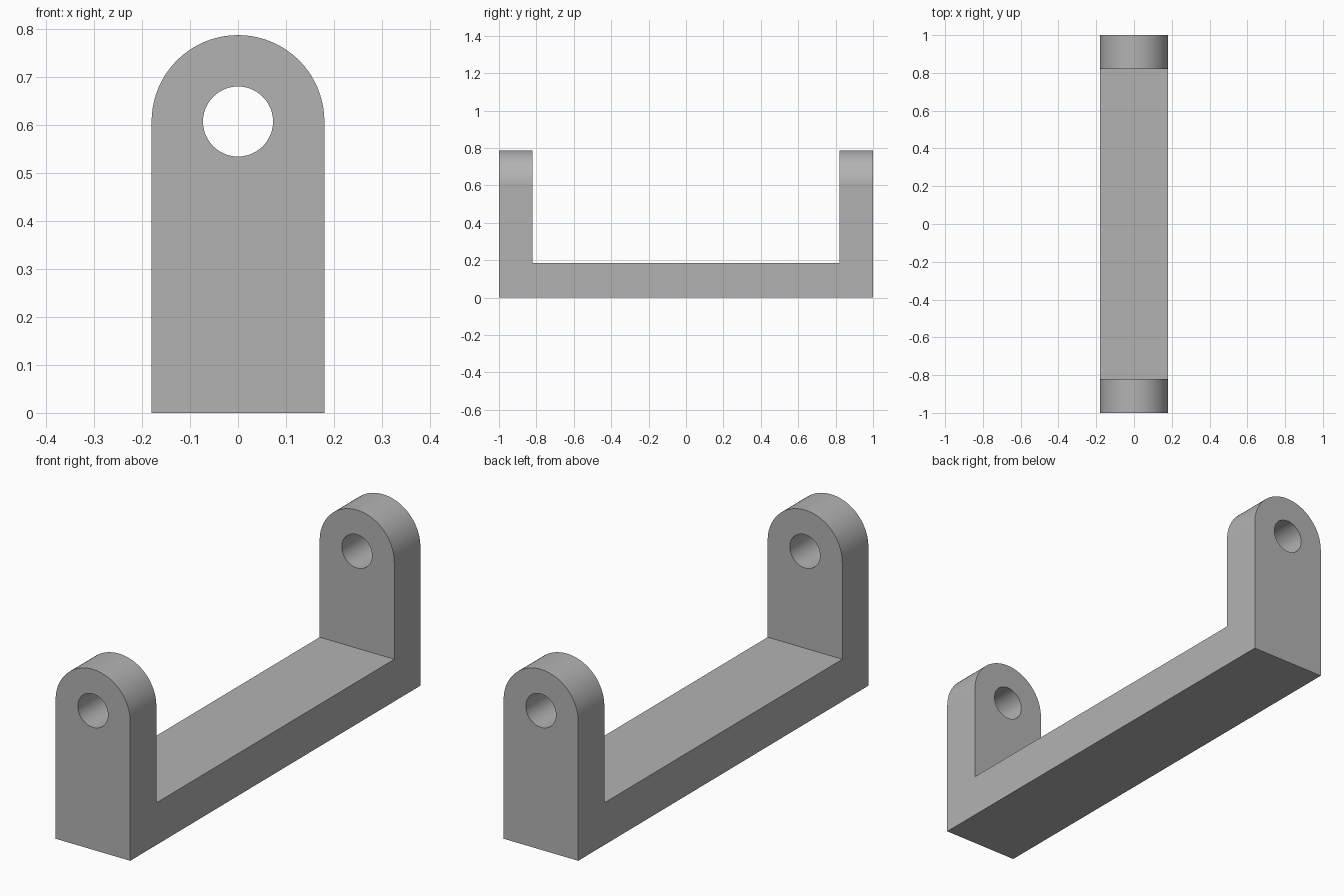
import bpy, bmesh
from math import pi, cos, sin
from mathutils import Vector

if "Cube" in bpy.data.objects:
    bpy.data.objects.remove(bpy.data.objects["Cube"], do_unlink=True)

HALF_W = 0.18      # half width, also radius of the rounded lug tops
LUG = 0.18         # lug thickness
FLOOR = 0.184      # base bar thickness
AXIS_Z = 0.607     # height of the pin axis
HOLE_R = 0.073
BIG = 0.3          # overshoot for clean cuts

grey = bpy.data.materials.new("plain_grey")
grey.use_nodes = True
colour = (0.45, 0.45, 0.45, 1)
grey.diffuse_color = colour
grey.node_tree.nodes["Principled BSDF"].inputs["Base Color"].default_value = colour


def prism(name, points, sweep):
    """Solid made by sweeping a closed outline along a vector."""
    bm = bmesh.new()
    face = bm.faces.new([bm.verts.new(p) for p in points])
    new = bmesh.ops.extrude_face_region(bm, geom=[face])["geom"]
    bmesh.ops.translate(bm, vec=Vector(sweep),
                        verts=[v for v in new if isinstance(v, bmesh.types.BMVert)])
    bmesh.ops.recalc_face_normals(bm, faces=bm.faces)
    mesh = bpy.data.meshes.new(name)
    bm.to_mesh(mesh)
    bm.free()
    mesh.materials.append(grey)
    obj = bpy.data.objects.new(name, mesh)
    bpy.context.collection.objects.link(obj)
    return obj


def arc(radius, start, end, steps, y):
    angles = [start + (end - start) * i / steps for i in range(steps + 1)]
    return [(radius * cos(a), y, AXIS_Z + radius * sin(a)) for a in angles]


# U-shaped side outline: base bar with an upright lug at each end
inner = 1 - LUG
outline = [(-1, 0), (1, 0), (1, 1), (inner, 1), (inner, FLOOR),
           (-inner, FLOOR), (-inner, 1), (-1, 1)]
bracket = prism("bracket", [(-BIG, y, z) for y, z in outline], (2 * BIG, 0, 0))

# Round-topped end outline and pin hole, both running the full length
start_y = -1 - BIG
length = (0, 2 + 2 * BIG, 0)
arch = prism("arch_cutter", arc(HALF_W, 0, pi, 40, start_y)
             + [(-HALF_W, start_y, -BIG), (HALF_W, start_y, -BIG)], length)
hole = prism("hole_cutter", arc(HOLE_R, 0, 2 * pi, 48, start_y)[:-1], length)

for cutter, operation in ((arch, 'INTERSECT'), (hole, 'DIFFERENCE')):
    cutter.hide_render = True
    mod = bracket.modifiers.new(cutter.name, 'BOOLEAN')
    mod.object, mod.operation, mod.solver = cutter, operation, 'EXACT'

# Bake the cuts and drop the cutters
baked = bpy.data.meshes.new_from_object(
    bracket.evaluated_get(bpy.context.evaluated_depsgraph_get()))
bracket.modifiers.clear()
bracket.data = baked
for cutter in (arch, hole):
    bpy.data.objects.remove(cutter, do_unlink=True)

# Smooth the rounded tops and hole walls, keep the planar faces flat
for poly in baked.polygons:
    poly.use_smooth = max(abs(c) for c in poly.normal) < 0.9999
bm = bmesh.new()
bm.from_mesh(baked)
for edge in bm.edges:
    edge.smooth = edge.calc_face_angle(pi) < pi / 6
bm.to_mesh(baked)
bm.free()
